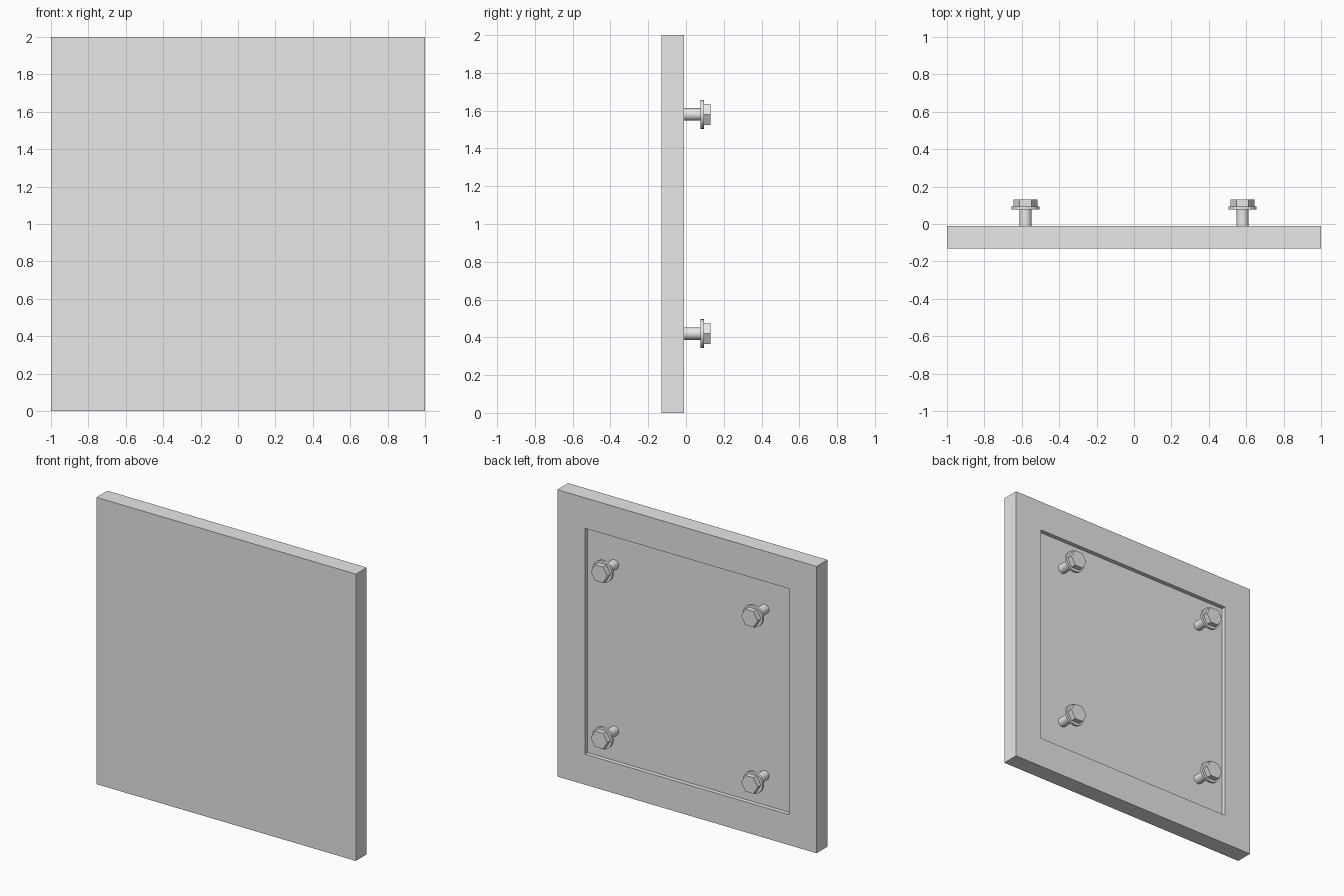
import bpy
import bmesh
from math import radians
from mathutils import Matrix, Vector

old = bpy.data.objects.get("Cube")
if old:
    bpy.data.objects.remove(old, do_unlink=True)

# Single grey metal
grey = bpy.data.materials.new("light grey metal")
grey.use_nodes = True
colour = (0.8, 0.8, 0.8, 1)
grey.diffuse_color = colour
grey.node_tree.nodes["Principled BSDF"].inputs["Base Color"].default_value = colour

FRONT, BACK = -0.13, -0.01
RECESS = 0.03


def finish(bm, name, smooth=False):
    mesh = bpy.data.meshes.new(name)
    bm.to_mesh(mesh)
    bm.free()
    mesh.materials.append(grey)
    obj = bpy.data.objects.new(name, mesh)
    bpy.context.collection.objects.link(obj)
    if smooth:
        bpy.ops.object.select_all(action="DESELECT")
        obj.select_set(True)
        bpy.context.view_layer.objects.active = obj
        bpy.ops.object.shade_smooth_by_angle(angle=radians(30))
    return obj


def rod(name, x, z, radius, y0, y1, sides, smooth):
    """Prism along y with its first corner on the x axis."""
    bm = bmesh.new()
    bmesh.ops.create_circle(bm, cap_ends=True, radius=radius, segments=sides)
    # turn the first corner onto +x
    first = next(iter(bm.verts)).co
    turn = Matrix.Rotation(-Vector((1, 0)).angle_signed(first.xy) * -1, 4, "Z")
    bmesh.ops.transform(bm, matrix=turn, verts=bm.verts)
    top = bmesh.ops.extrude_face_region(bm, geom=bm.faces[:])["geom"]
    bmesh.ops.translate(bm, vec=(0, 0, y1 - y0),
                        verts=[v for v in top if isinstance(v, bmesh.types.BMVert)])
    place = Matrix.Translation((x, y0, z)) @ Matrix.Rotation(radians(-90), 4, "X")
    bmesh.ops.transform(bm, matrix=place, verts=bm.verts)
    bmesh.ops.recalc_face_normals(bm, faces=bm.faces)
    return finish(bm, name, smooth)


# Square plate with a shallow square recess in its back
bm = bmesh.new()
bmesh.ops.create_cube(bm, size=1)
bmesh.ops.scale(bm, vec=(2, BACK - FRONT, 2), verts=bm.verts)
bmesh.ops.translate(bm, vec=(0, (FRONT + BACK) / 2, 1), verts=bm.verts)
back = max(bm.faces, key=lambda f: f.calc_center_median().y)
bmesh.ops.inset_region(bm, faces=[back], thickness=0.3)
floor = bmesh.ops.extrude_discrete_faces(bm, faces=[back])["faces"][0]
bmesh.ops.translate(bm, vec=(0, -RECESS, 0), verts=floor.verts)
finish(bm, "plate")

# Four flanged hex bolts standing in the recess
for side, x in (("left", 0.58), ("right", -0.58)):
    for level, z in (("lower", 0.42), ("upper", 1.58)):
        label = f"{level}_{side}_bolt"
        rod(label + "_shank", x, z, 0.033, BACK - RECESS, 0.08, 32, True)
        rod(label + "_flange", x, z, 0.076, 0.077, 0.094, 32, True)
        rod(label + "_head", x, z, 0.064, 0.094, 0.13, 6, False)
